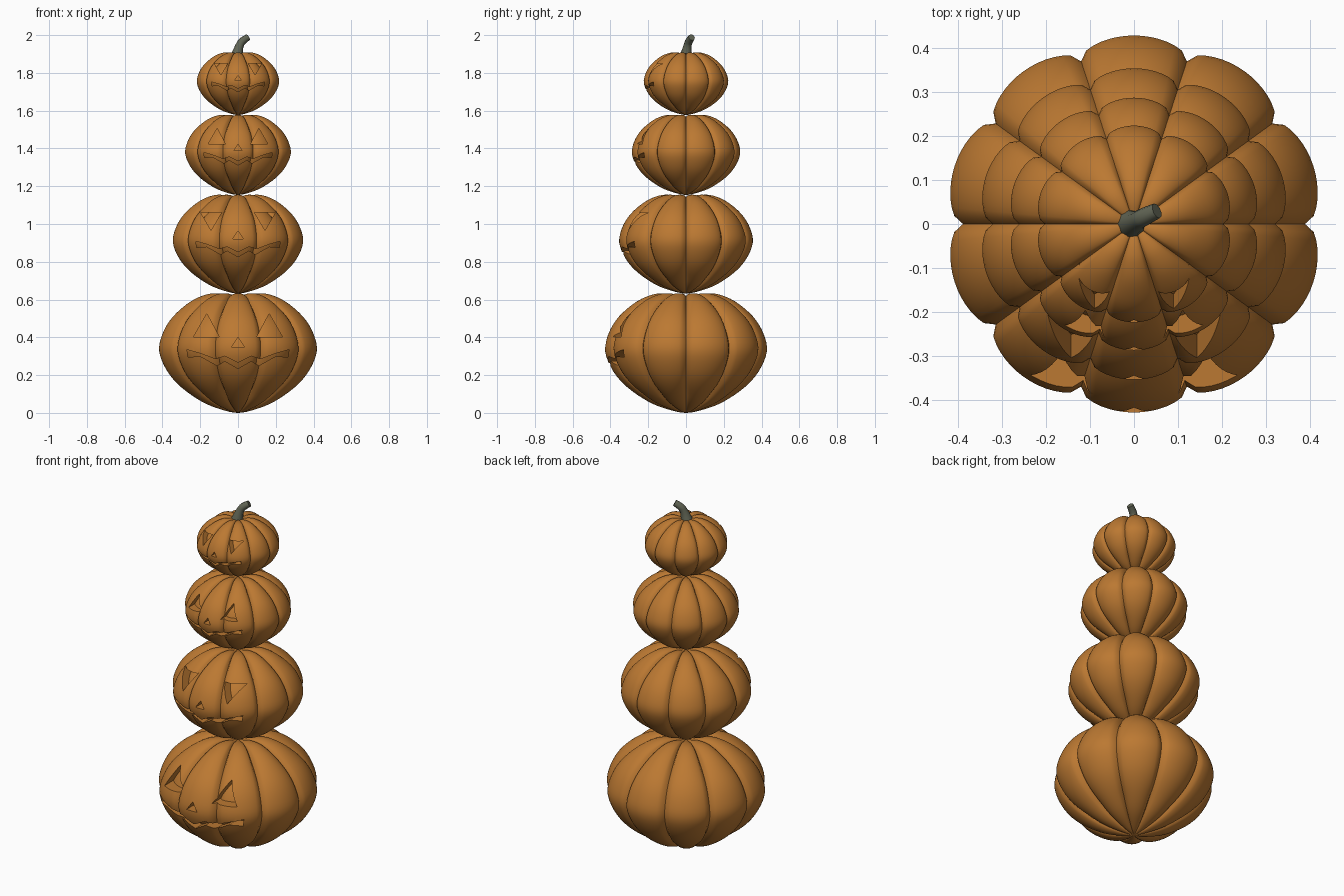
import bpy, bmesh, math
from mathutils import Vector

if "Cube" in bpy.data.objects:
    bpy.data.objects.remove(bpy.data.objects["Cube"])


def make_material(name, rgb):
    m = bpy.data.materials.new(name)
    m.use_nodes = True
    m.diffuse_color = (*rgb, 1)
    m.node_tree.nodes["Principled BSDF"].inputs["Base Color"].default_value = (*rgb, 1)
    return m


orange = make_material("pumpkin orange", (0.5, 0.19, 0.032))
green = make_material("stem grey green", (0.12, 0.13, 0.09))

LOBES, SEGS, STEPS = 10, 14, 4
CENTRE = 0.32
PROFILE = [(0, 0), (.10, .02), (.20, .06), (.31, .135), (.385, .22), (.428, .325),
           (.41, .42), (.355, .51), (.26, .59), (.17, .628), (.10, .632), (.04, .617), (0, .61)]


def smooth_profile(pts):
    """Catmull-Rom through the profile points."""
    p = [Vector(q) for q in pts]
    p = [Vector((-p[1].x, p[1].y))] + p + [Vector((-p[-2].x, p[-2].y))]
    out = []
    for a, b, c, d in zip(p, p[1:], p[2:], p[3:]):
        for i in range(STEPS):
            t = i / STEPS
            out.append(0.5 * (2 * b + (c - a) * t + (2 * a - 5 * b + 4 * c - d) * t ** 2
                              + (3 * b - a - 3 * c + d) * t ** 3))
    return out + [p[-2]]


def new_object(name, bm):
    bmesh.ops.recalc_face_normals(bm, faces=bm.faces)
    me = bpy.data.meshes.new(name)
    bm.to_mesh(me)
    bm.free()
    me.materials.append(orange)
    ob = bpy.data.objects.new(name, me)
    bpy.context.scene.collection.objects.link(ob)
    return ob


def ribbed_body(name, size, base, shrink=1.0):
    """Lobed body of revolution; shrink pulls it towards its own centre."""
    bm = bmesh.new()
    prof = smooth_profile(PROFILE)
    n = LOBES * SEGS

    def place(r, z, a):
        z = CENTRE + (z - CENTRE) * shrink
        return bm.verts.new((r * shrink * size * math.cos(a), r * shrink * size * math.sin(a),
                             base + z * size))

    rings = []
    for q in prof[1:-1]:
        out = Vector((q.x, q.y - CENTRE)).normalized()
        ring = []
        for k in range(n):
            a = math.tau * k / n
            crease = 1 - abs(math.sin(a * LOBES / 2)) ** 0.45
            p = q - out * 0.04 * crease * min(1, q.x / 0.25)
            ring.append(place(p.x, p.y, a))
        rings.append(ring)
    bottom, top = place(0, prof[0].y, 0), place(0, prof[-1].y, 0)
    for k in range(n):
        j = (k + 1) % n
        bm.faces.new((bottom, rings[0][j], rings[0][k]))
        bm.faces.new((top, rings[-1][k], rings[-1][j]))
        for lo, hi in zip(rings, rings[1:]):
            bm.faces.new((lo[k], lo[j], hi[j], hi[k]))
    return new_object(name, bm)


# Carved face outlines, for the right half where mirrored
EYE_UP = [(.10, .403), (.235, .403), (.165, .525)]
EYE_DOWN = [(.105, .52), (.24, .52), (.173, .405)]
NOSE = [(-.034, .35), (.034, .35), (0, .40)]
LIP_TOP = [(0, .265), (.07, .30), (.12, .285), (.20, .315), (.27, .335)]
LIP_LOW = [(0, .235), (.07, .275), (.11, .25), (.20, .30), (.265, .295)]


def mirrored(pts):
    return [(-x, z) for x, z in pts]


def face_cutter(name, size, base, eye):
    """Prisms of eyes, nose and mouth running in from the front."""
    mouth = mirrored(LIP_LOW)[::-1] + LIP_LOW[1:] + LIP_TOP[::-1] + mirrored(LIP_TOP)[1:]
    bm = bmesh.new()
    for shape in (eye, mirrored(eye), NOSE, mouth):
        f = bm.faces.new([bm.verts.new((x * size, -.6 * size, base + z * size)) for x, z in shape])
        ext = bmesh.ops.extrude_face_region(bm, geom=[f], use_keep_orig=True)
        moved = [v for v in ext["geom"] if isinstance(v, bmesh.types.BMVert)]
        bmesh.ops.translate(bm, verts=moved, vec=(0, .55 * size, 0))
    return new_object(name, bm)


def activate(ob):
    bpy.ops.object.select_all(action="DESELECT")
    ob.select_set(True)
    bpy.context.view_layer.objects.active = ob


def subtract(ob, cutter):
    """Cut one object out of another and discard the cutter."""
    mod = ob.modifiers.new("carve", "BOOLEAN")
    mod.operation, mod.solver, mod.object = "DIFFERENCE", "EXACT", cutter
    activate(ob)
    bpy.ops.object.modifier_apply(modifier=mod.name)
    bpy.data.objects.remove(cutter)


# Stack of pumpkins, largest at the bottom, eyes alternating up and down
base = 0.0
tiers = [("bottom", 1.0, EYE_UP), ("lower_middle", .826, EYE_DOWN),
         ("upper_middle", .67, EYE_UP), ("top", .522, EYE_DOWN)]
for label, size, eye in tiers:
    body = ribbed_body(label + "_pumpkin", size, base)
    cutter = face_cutter(label + "_face_cutter", size, base, eye)
    core = ribbed_body(label + "_core", size, base, 0.86)
    subtract(cutter, core)
    subtract(body, cutter)
    activate(body)
    bpy.ops.object.shade_smooth_by_angle(angle=math.radians(35))
    base += .632 * size

# Bent, tapering stem
curve = bpy.data.curves.new("stem", "CURVE")
curve.dimensions = "3D"
curve.bevel_depth, curve.bevel_resolution, curve.use_fill_caps = 1, 3, True
spline = curve.splines.new("NURBS")
path = [(-.008, 0, 1.88, .036), (-.002, .002, 1.91, .028), (.008, .008, 1.945, .021),
        (.022, .016, 1.97, .021), (.052, .03, 1.988, .018)]
spline.points.add(len(path) - 1)
for pt, (x, y, z, r) in zip(spline.points, path):
    pt.co, pt.radius = (x, y, z, 1), r
spline.use_endpoint_u, spline.order_u, spline.resolution_u = True, 3, 6
curve.materials.append(green)
stem = bpy.data.objects.new("stem", curve)
bpy.context.scene.collection.objects.link(stem)
activate(stem)
bpy.ops.object.convert(target="MESH")
bpy.ops.object.shade_smooth_by_angle(angle=math.radians(40))
